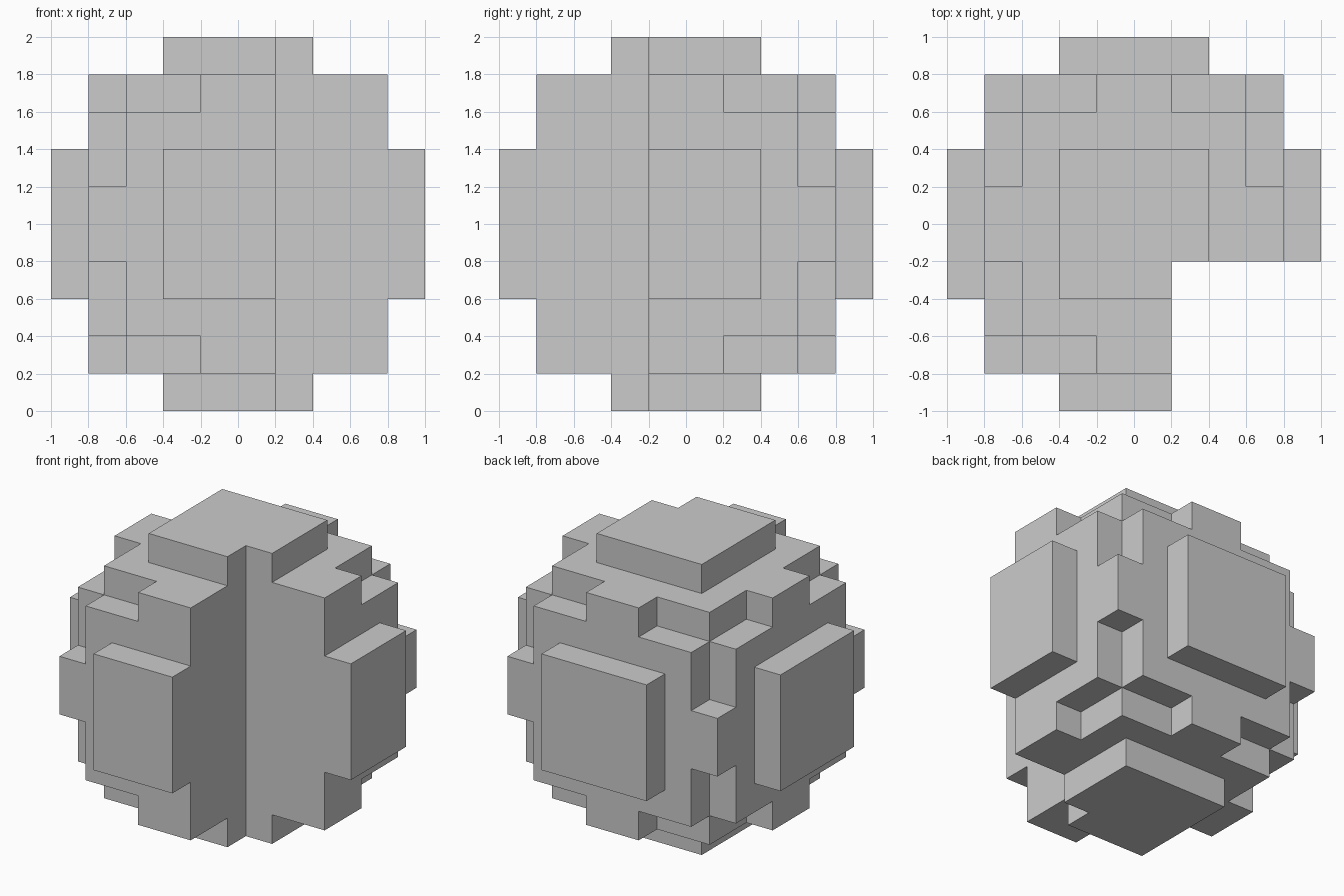
import bpy, bmesh
from mathutils import Vector
from itertools import product

if "Cube" in bpy.data.objects:
    bpy.data.objects.remove(bpy.data.objects["Cube"])

CELL = 0.2   # block edge length
N = 10       # blocks across the ball


def filled(i, j, k):
    """True when a block lies inside the ball and outside the cut-away corner."""
    c = [(n + 0.5) * CELL - 1 for n in (i, j, k)]
    cut_away = c[0] > 0.2 and c[1] < -0.2
    return sum(v * v for v in c) <= 1.0 and not cut_away


bm = bmesh.new()

# Outer skin: one square wherever a filled block meets an empty one
for cell in product(range(N), repeat=3):
    if not filled(*cell):
        continue
    centre = Vector([(n + 0.5) * CELL for n in cell]) - Vector((1, 1, 0))
    for axis, sign in product(range(3), (-1, 1)):
        neighbour = list(cell)
        neighbour[axis] += sign
        if filled(*neighbour):
            continue
        normal, u = Vector(), Vector()
        normal[axis] = sign
        u[(axis + 1) % 3] = 1
        v = normal.cross(u)
        h = CELL / 2
        corners = [centre + h * (normal + a * u + b * v)
                   for a, b in ((-1, -1), (1, -1), (1, 1), (-1, 1))]
        bm.faces.new([bm.verts.new(p) for p in corners])

bmesh.ops.remove_doubles(bm, verts=bm.verts, dist=0.001)

# Stepped block ball with a vertical corner removed
mesh = bpy.data.meshes.new("block_ball")
bm.to_mesh(mesh)
bm.free()
ball = bpy.data.objects.new("block_ball", mesh)
bpy.context.collection.objects.link(ball)
